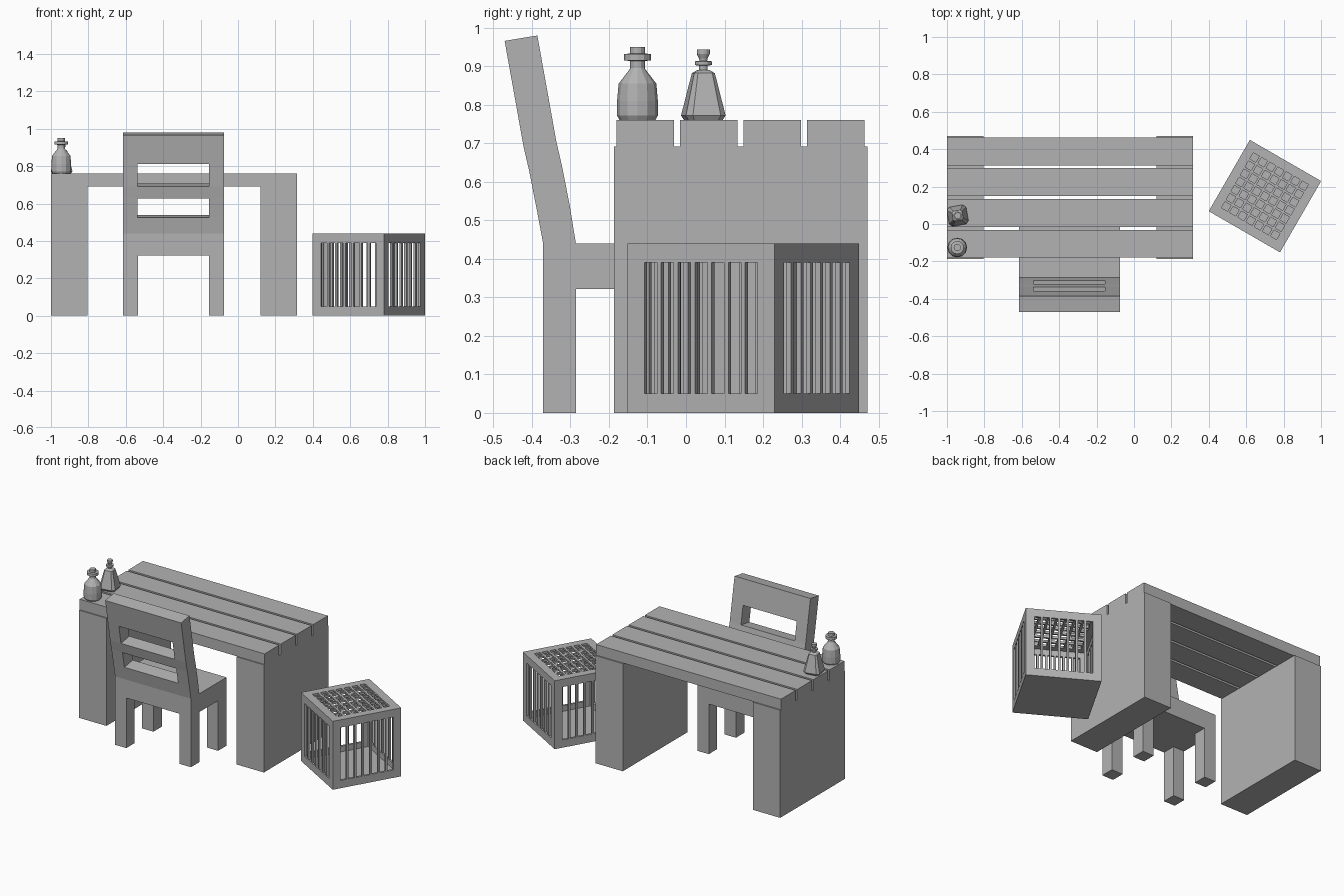
import bpy, bmesh
from math import cos, sin, pi, radians
from mathutils import Matrix, Vector

cube = bpy.data.objects.get("Cube")
if cube:
    bpy.data.objects.remove(cube)

grey = bpy.data.materials.new("plain_grey")
grey.use_nodes = True
grey.diffuse_color = (0.45, 0.45, 0.45, 1)
grey.node_tree.nodes["Principled BSDF"].inputs["Base Color"].default_value = (0.45, 0.45, 0.45, 1)


def finish(name, bm):
    bmesh.ops.recalc_face_normals(bm, faces=bm.faces)
    mesh = bpy.data.meshes.new(name)
    bm.to_mesh(mesh)
    bm.free()
    mesh.materials.append(grey)
    obj = bpy.data.objects.new(name, mesh)
    bpy.context.collection.objects.link(obj)
    return obj


def box(name, x, y, z):
    """Box from (min, max) pairs."""
    bm = bmesh.new()
    bmesh.ops.create_cube(bm, size=1)
    for v in bm.verts:
        v.co = [lo + (c + 0.5) * (hi - lo) for c, (lo, hi) in zip(v.co, (x, y, z))]
    return finish(name, bm)


def pierced_panel(name, columns, rows, is_hole, offset):
    """Grid sheet of (y, z) rows with open cells, extruded by an offset."""
    bm = bmesh.new()
    grid = [[bm.verts.new((x, y, z)) for x in columns] for y, z in rows]
    for j in range(len(rows) - 1):
        for i in range(len(columns) - 1):
            if not is_hole(i, j):
                bm.faces.new((grid[j][i], grid[j][i + 1], grid[j + 1][i + 1], grid[j + 1][i]))
    bmesh.ops.delete(bm, geom=[v for v in bm.verts if not v.link_faces], context='VERTS')
    extruded = bmesh.ops.extrude_face_region(bm, geom=bm.faces[:], use_keep_orig=True)
    for v in extruded["geom"]:
        if isinstance(v, bmesh.types.BMVert):
            v.co += offset(v.co)
    return finish(name, bm)


def lathe(name, profile, angles, location):
    """Closed solid with one ring per (radius, height)."""
    bm = bmesh.new()
    rings = [[bm.verts.new((r * cos(a), r * sin(a), z)) for a in angles] for r, z in profile]
    n = len(angles)
    for low, high in zip(rings, rings[1:]):
        for i in range(n):
            k = (i + 1) % n
            bm.faces.new((low[i], low[k], high[k], high[i]))
    bm.faces.new(rings[0][::-1])
    bm.faces.new(rings[-1])
    obj = finish(name, bm)
    obj.location = location
    return obj


# Desk: two slab legs and four spaced planks
for side, x in (("right", -1.0), ("left", 0.12)):
    box("desk_leg_" + side, (x, x + 0.195), (-0.187, 0.471), (0, 0.692))
for i in range(4):
    y = -0.18 + i * 0.1647
    box(f"desk_plank_{i + 1}", (-1.0, 0.315), (y, y + 0.149), (0.692, 0.76))

# Chair: seat, four legs and a leaning back with two slots
box("chair_seat", (-0.615, -0.075), (-0.371, -0.01), (0.322, 0.44))
for side, x in (("right", -0.615), ("left", -0.155)):
    for end, y in (("back", -0.371), ("front", -0.095)):
        box(f"chair_leg_{end}_{side}", (x, x + 0.08), (y, y + 0.085), (0, 0.322))
back_rows = [(-0.371, 0.44), (-0.387, 0.525), (-0.407, 0.627),
             (-0.422, 0.692), (-0.443, 0.81), (-0.471, 0.966)]
pierced_panel("chair_back", [-0.615, -0.537, -0.155, -0.075], back_rows,
              lambda i, j: i == 1 and j in (1, 3),
              lambda p: Vector((0, 0.085, 0.014 if p.z > 0.45 else 0)))

# Crate: solid floor, four barred sides and a lattice lid, turned on the ground
half, wall, border, bar, gaps = 0.22, 0.014, 0.05, 0.013, 7
window = 2 * (half - border)
gap = (window - bar * (gaps - 1)) / gaps
lines = [-half]
for i in range(gaps):
    start = -half + border + i * (gap + bar)
    lines += [start, start + gap]
lines.append(half)
placing = Matrix.Translation((0.70, 0.149, 0)) @ Matrix.Rotation(radians(-30), 4, 'Z')

side_rows = [(-half, z) for z in (0, border, 2 * half - border, 2 * half)]
for k in range(4):
    side = pierced_panel(f"crate_side_{k + 1}", lines, side_rows,
                         lambda i, j: i % 2 == 1 and j == 1,
                         lambda p: Vector((0, wall, 0)))
    side.matrix_world = placing @ Matrix.Rotation(k * pi / 2, 4, 'Z')
lid = pierced_panel("crate_lid", lines, [(y, 2 * half) for y in lines],
                    lambda i, j: i % 2 == 1 and j % 2 == 1,
                    lambda p: Vector((0, 0, -wall)))
lid.matrix_world = placing
floor = box("crate_floor", (-half, half), (-half, half), (0, wall))
floor.matrix_world = placing

# Round bottle with a collar and stopper
round_angles = [2 * pi * i / 12 for i in range(12)]
lathe("round_bottle",
      [(0.046, 0), (0.053, 0.012), (0.053, 0.05), (0.049, 0.095), (0.022, 0.13),
       (0.019, 0.135), (0.019, 0.154), (0.035, 0.155), (0.035, 0.172),
       (0.019, 0.173), (0.019, 0.19)],
      round_angles, (-0.945, -0.126, 0.76))

# Tapered flask with chamfered corners, round neck and stopper
flask_spot = (-0.943, 0.045, 0.76)
square_angles = [radians(55 + 90 * q + s) for q in range(4) for s in (-10, 10)]
lathe("flask_body",
      [(0.055, 0), (0.064, 0.012), (0.033, 0.122), (0.018, 0.13)],
      square_angles, flask_spot)
lathe("flask_neck",
      [(0.011, 0.125), (0.011, 0.142), (0.022, 0.143), (0.022, 0.153), (0.010, 0.154),
       (0.011, 0.16), (0.017, 0.172), (0.017, 0.183)],
      round_angles, flask_spot)
